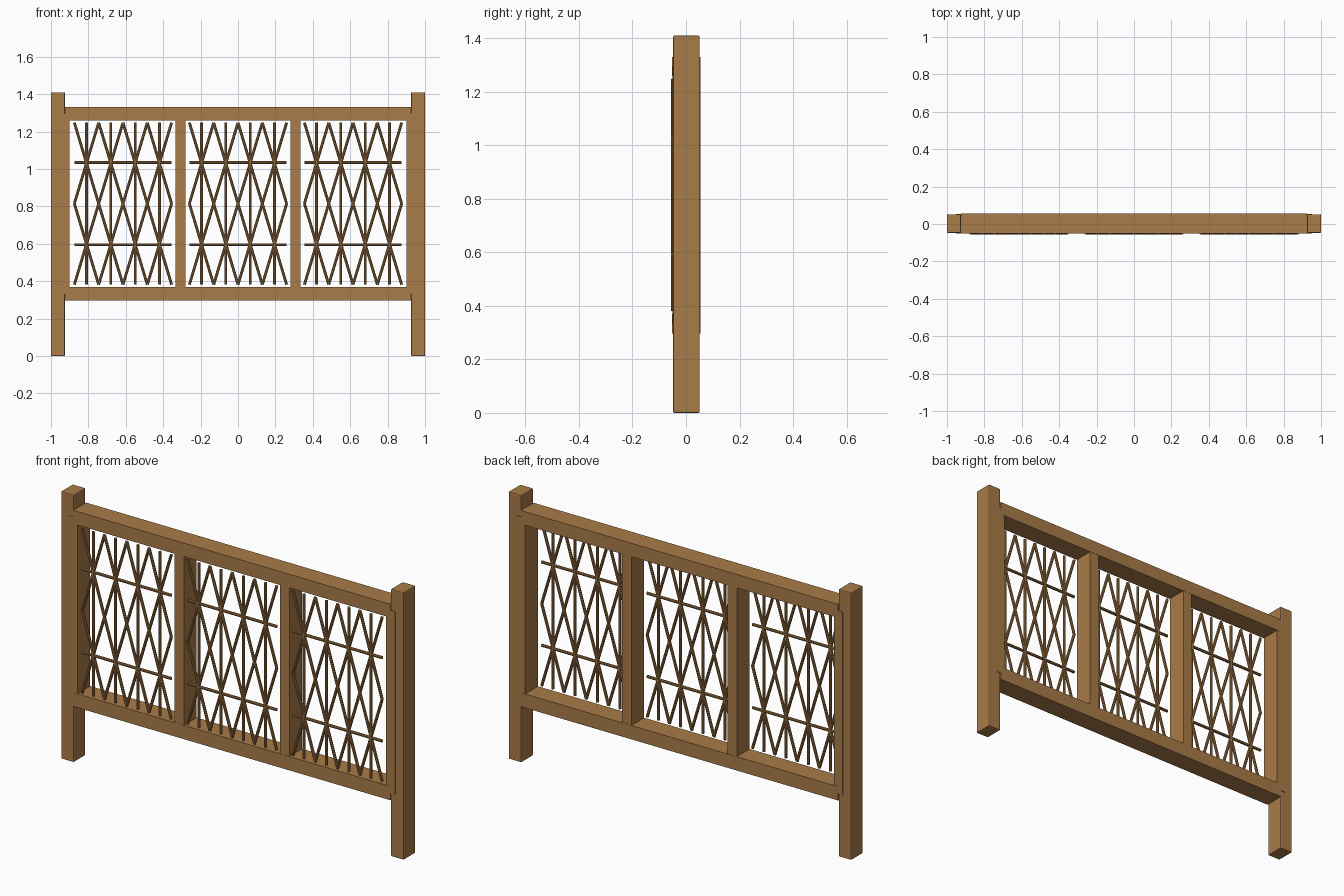
import bpy
from mathutils import Vector

cube = bpy.data.objects.get("Cube")
if cube:
    bpy.data.objects.remove(cube, do_unlink=True)

wood = bpy.data.materials.new("warm_brown_wood")
wood.use_nodes = True
colour = (0.40, 0.20, 0.065, 1)
wood.diffuse_color = colour
wood.node_tree.nodes["Principled BSDF"].inputs["Base Color"].default_value = colour


def box(name, low, high, bevel=0):
    """Box between two corners, with optionally chamfered edges."""
    low, high = Vector(low), Vector(high)
    bpy.ops.mesh.primitive_cube_add(size=1, location=(low + high) / 2)
    ob = bpy.context.object
    ob.name = name
    ob.scale = high - low
    bpy.ops.object.transform_apply(location=False, rotation=False, scale=True)
    ob.data.materials.append(wood)
    if bevel:
        mod = ob.modifiers.new("chamfer", "BEVEL")
        mod.width, mod.segments = bevel, 2
    return ob


def rod(name, x0, z0, x1, z1, y=-0.048, radius=0.0075):
    """Slim round stick lying in the lattice plane."""
    a, b = Vector((x0, y, z0)), Vector((x1, y, z1))
    bpy.ops.mesh.primitive_cylinder_add(vertices=10, radius=radius,
                                        depth=(b - a).length, location=(a + b) / 2)
    ob = bpy.context.object
    ob.name = name
    ob.rotation_euler = (b - a).to_track_quat("Z", "Y").to_euler()
    ob.data.materials.append(wood)
    bpy.ops.object.shade_smooth_by_angle()


# Posts and stiles, mirrored left and right
for side, s in (("left", 1), ("right", -1)):
    def upright(name, x0, x1, y0, y1, z0, z1, bevel=0):
        xs = sorted((s * x0, s * x1))
        box(f"{side}_{name}", (xs[0], y0, z0), (xs[1], y1, z1), bevel)
    upright("post", 0.925, 1.0, -0.048, 0.051, 0, 1.41, 0.005)
    upright("outer_stile", 0.90, 0.952, -0.051, 0.054, 0.333, 1.297)
    upright("inner_stile", 0.28, 0.335, -0.051, 0.054, 0.333, 1.297)

# Rails
for name, z0, z1 in (("bottom_rail", 0.297, 0.37), ("top_rail", 1.26, 1.331)):
    box(name, (-0.925, -0.052, z0), (0.925, 0.055, z1))

# Lattice panels: four columns of crossing sticks in each bay
BOTTOM, TOP, COLUMNS = 0.382, 1.248, 4
MIDDLE, HALF = (BOTTOM + TOP) / 2, 0.26
STEP = 2 * HALF / COLUMNS
for bay, centre in (("right", -0.615), ("middle", 0), ("left", 0.615)):
    for z in (0.595, 1.034):
        rod(f"{bay}_cross_stick", centre - HALF, z, centre + HALF, z)
    for i in range(COLUMNS):
        x = centre - HALF + (i + 0.5) * STEP
        rod(f"{bay}_upright_stick", x, BOTTOM, x, TOP)
    # Diagonals span two columns; those at the bay edges stop halfway
    for i in range(-1, COLUMNS):
        x0, x1 = -HALF + i * STEP, -HALF + (i + 2) * STEP
        z0, z1 = TOP, BOTTOM
        if i < 0:
            x0, z0 = -HALF, MIDDLE
        if i == COLUMNS - 1:
            x1, z1 = HALF, MIDDLE
        for s in (1, -1):
            rod(f"{bay}_diagonal_stick", centre + s * x0, z0, centre + s * x1, z1)
